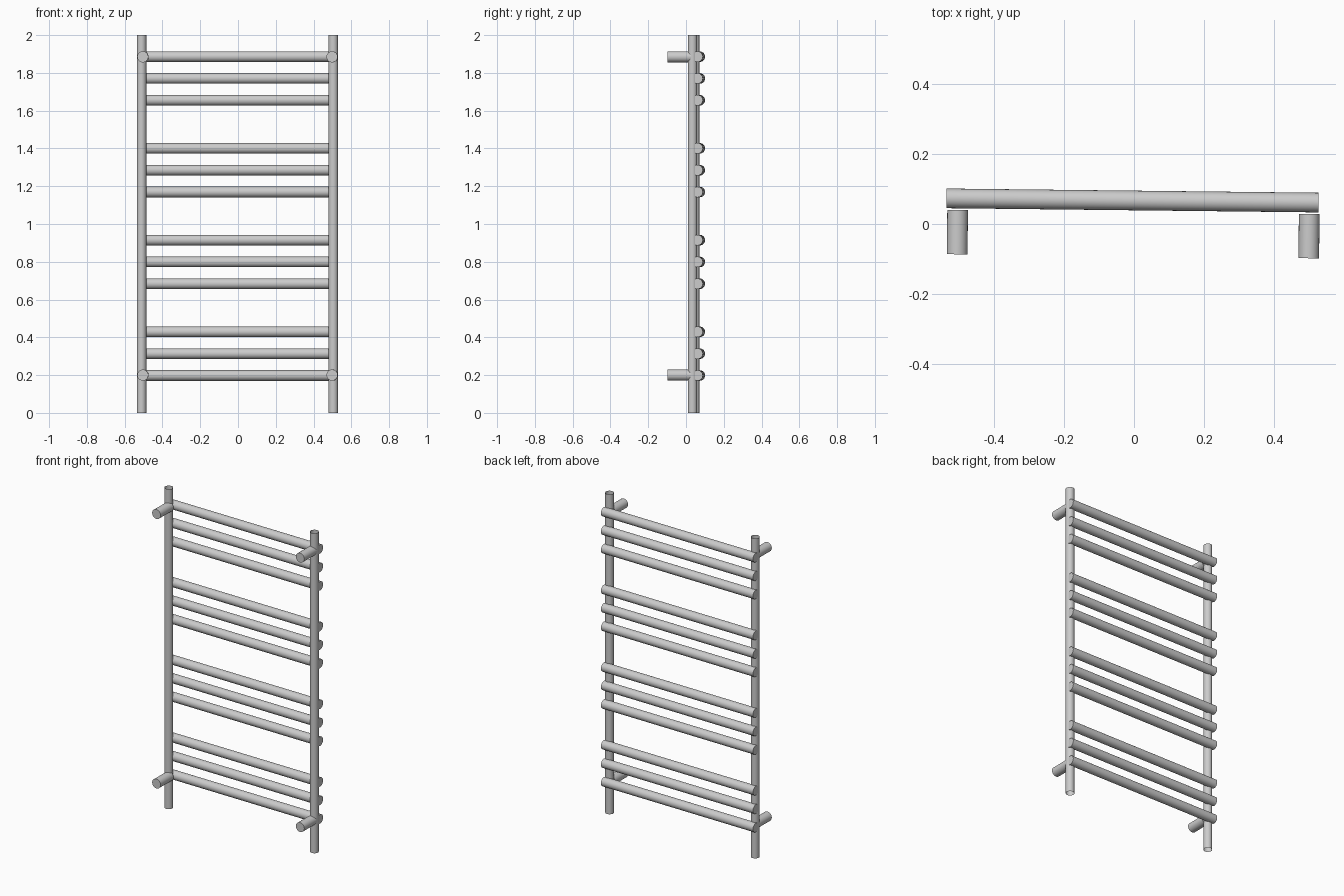
import bpy
from mathutils import Matrix, Vector

if "Cube" in bpy.data.objects:
    bpy.data.objects.remove(bpy.data.objects["Cube"])

TURN = Matrix.Rotation(-0.0113, 4, 'Z')  # the whole rack is turned slightly


def tube(name, a, b, radius, sides=24, capped=True):
    a, b = TURN @ Vector(a), TURN @ Vector(b)
    d = b - a
    bpy.ops.mesh.primitive_cylinder_add(
        vertices=sides, radius=radius, depth=d.length,
        end_fill_type='NGON' if capped else 'NOTHING',
        location=(a + b) / 2,
        rotation=d.to_track_quat('Z', 'Y').to_euler())
    ob = bpy.context.object
    ob.name = name
    bpy.ops.object.shade_smooth_by_angle()
    return ob


# open upright posts
for side, x in (("left", -0.511), ("right", 0.504)):
    tube(f"{side}_post", (x, 0.04, 0), (x, 0.04, 2), 0.025, capped=False)

# wall brackets
for side, x in (("left", -0.503), ("right", 0.499)):
    for level, z in (("lower", 0.2), ("upper", 1.885)):
        tube(f"{side}_{level}_bracket", (x, -0.092, z), (x, 0.034, z), 0.0295)

# four groups of three rungs
for group in range(4):
    for i in range(3):
        z = 0.198 + group * 0.4857 + i * 0.1155
        tube(f"rung_{group}_{i}", (-0.535, 0.067, z), (0.525, 0.067, z), 0.028)
